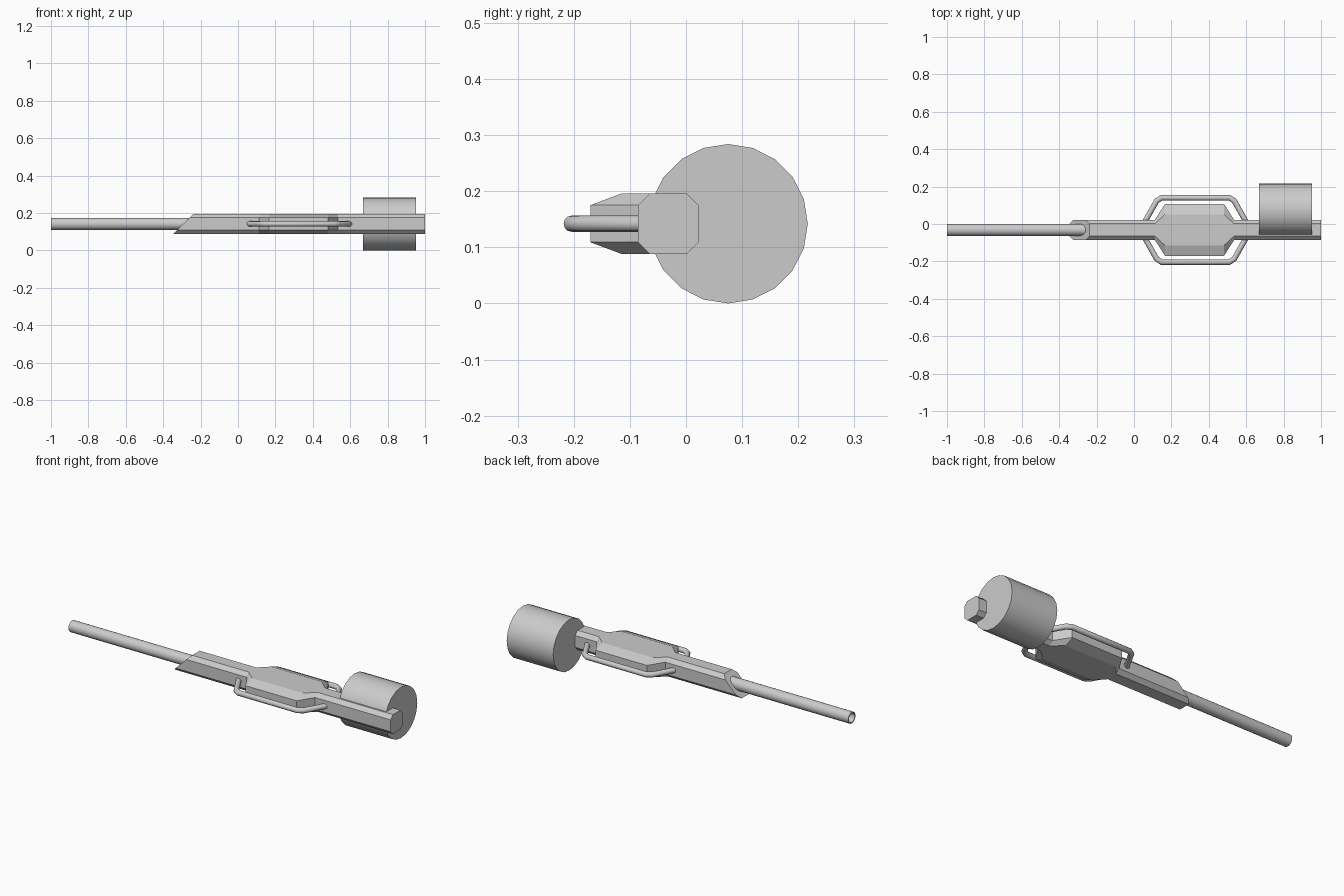
import bpy, bmesh, math
from mathutils import Vector

if "Cube" in bpy.data.objects:
    bpy.data.objects.remove(bpy.data.objects["Cube"])

CY, CZ = -0.0315, 0.142   # long axis shared by body, barrel and guards


def loft(name, rings, caps=True, closed=False):
    """Skin a list of equal-length point rings."""
    bm = bmesh.new()
    loops = [[bm.verts.new(p) for p in r] for r in rings]
    pairs = list(zip(loops, loops[1:]))
    if closed:
        pairs.append((loops[-1], loops[0]))
    n = len(loops[0])
    for a, b in pairs:
        for i in range(n):
            j = (i + 1) % n
            bm.faces.new((a[i], a[j], b[j], b[i]))
    if caps and not closed:
        bm.faces.new(loops[0])
        bm.faces.new(loops[-1])
    bmesh.ops.recalc_face_normals(bm, faces=bm.faces)
    me = bpy.data.meshes.new(name)
    bm.to_mesh(me)
    bm.free()
    ob = bpy.data.objects.new(name, me)
    bpy.context.collection.objects.link(ob)
    return ob


def smooth(ob, angle=35):
    bpy.ops.object.select_all(action='DESELECT')
    ob.select_set(True)
    bpy.context.view_layer.objects.active = ob
    bpy.ops.object.shade_smooth_by_angle(angle=math.radians(angle))


def octagon(x, side, top, slant=0.0):
    """Chamfered section: half width at the sides and at the top."""
    h, s = 0.054, 0.033
    yz = [(side, -s), (side, s), (top, h), (-top, h),
          (-side, s), (-side, -s), (-top, -h), (top, -h)]
    return [(x + slant * z, CY + y, CZ + z) for y, z in yz]


def circle(x, r, n, cy=CY):
    return [(x, cy + r * math.sin(2 * math.pi * i / n),
             CZ + r * math.cos(2 * math.pi * i / n)) for i in range(n)]


# Body: slanted nose, wide middle, square tail
loft("body", [
    octagon(-0.291, 0.054, 0.033, 1.0),
    octagon(0.112, 0.054, 0.033),
    octagon(0.166, 0.139, 0.083),
    octagon(0.481, 0.139, 0.083),
    octagon(0.535, 0.054, 0.033),
    octagon(1.0, 0.054, 0.033)])

# Hollow barrel
smooth(loft("barrel", [circle(-1, 0.032, 20), circle(-0.2, 0.032, 20),
                       circle(-0.2, 0.026, 20), circle(-1, 0.026, 20)],
            closed=True))

# Drum on the side of the tail
smooth(loft("drum", [circle(0.667, 0.142, 20, 0.075),
                     circle(0.953, 0.142, 20, 0.075)]))

# Bent guard rails on both sides, mitred at each bend
path = [(0.045, 0.02), (0.064, 0.054), (0.121, 0.155), (0.147, 0.172),
        (0.510, 0.172), (0.536, 0.155), (0.593, 0.054), (0.612, 0.02)]
pts = [Vector(p) for p in path]
for side, label in ((-1, "front"), (1, "back")):
    rings = []
    for i, p in enumerate(pts):
        d0 = (p - pts[max(i - 1, 0)]).normalized() if i else (pts[1] - p).normalized()
        d1 = (pts[i + 1] - p).normalized() if i < len(pts) - 1 else d0
        t = (d0 + d1).normalized()
        normal = Vector((-t.y, t.x)) / t.dot(d0)
        ring = []
        for k in range(12):
            a = 2 * math.pi * k / 12
            q = p + normal * 0.0145 * math.cos(a)
            ring.append((q.x, CY + side * q.y, CZ + 0.0145 * math.sin(a)))
        rings.append(ring)
    smooth(loft(label + "_guard_rail", rings))
